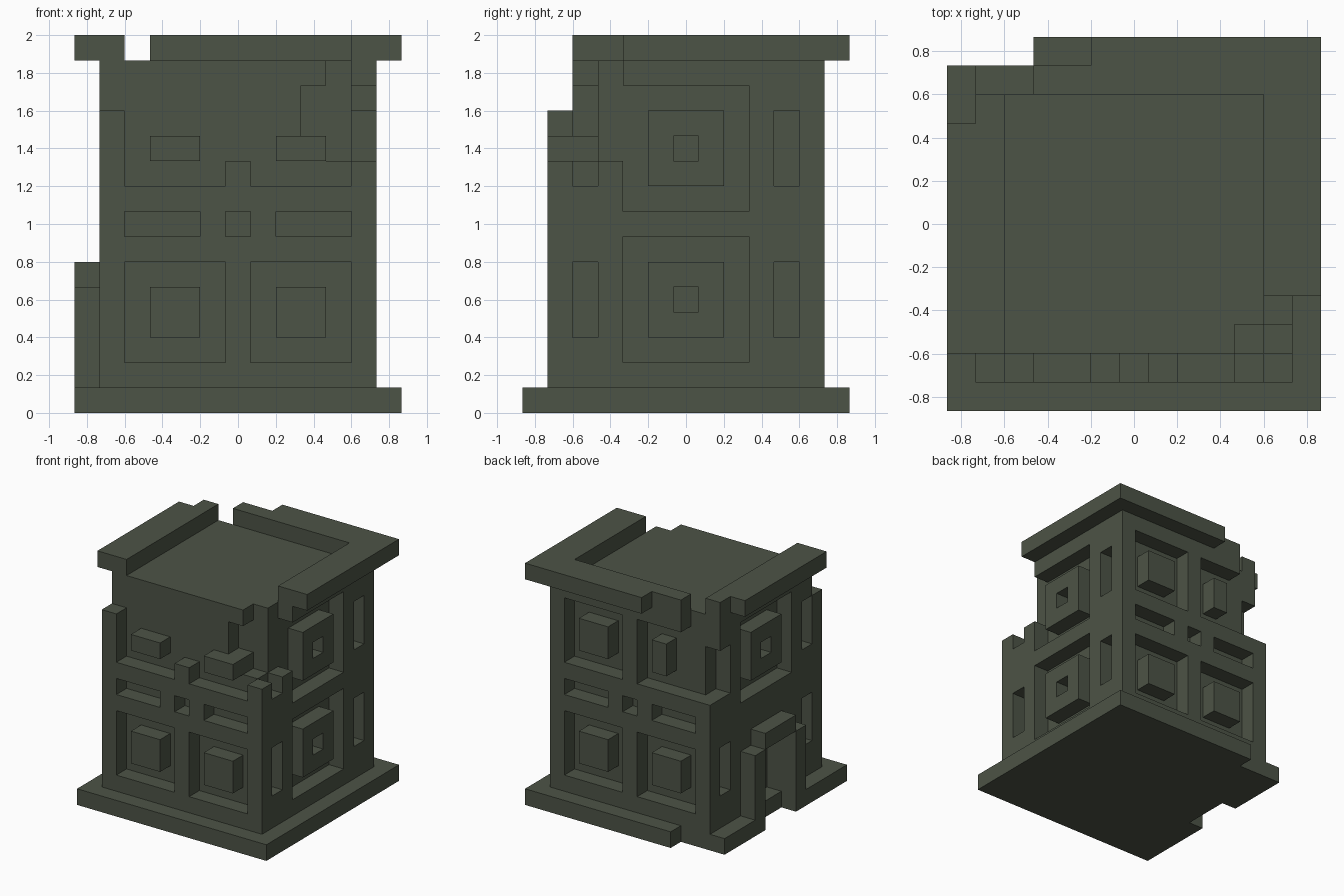
import bpy
import bmesh
from itertools import product
from mathutils import Vector

cube = bpy.data.objects.get("Cube")
if cube:
    bpy.data.objects.remove(cube, do_unlink=True)

UNIT = 2 / 15
HALF = 6.5
cells = {}  # block cell -> part name


def span(a, b):
    return product(*(range(a[i], b[i]) for i in range(3)))


def fill(name, a, b):
    for c in span(a, b):
        cells[c] = name


def carve(a, b):
    for c in span(a, b):
        cells.pop(c, None)


# Base slab with a broken corner and a doorstep gap
fill("base", (0, 0, 0), (13, 13, 1))
carve((0, 12, 0), (3, 13, 1))
carve((0, 5, 0), (1, 8, 1))

# Solid core and the four outer walls
fill("core", (2, 2, 1), (11, 11, 14))
fill("front_wall", (1, 1, 1), (12, 2, 14))
fill("back_wall", (1, 11, 1), (12, 12, 14))
fill("right_wall", (1, 2, 1), (2, 11, 14))
fill("left_wall", (11, 2, 1), (12, 11, 14))

# Front and back: two storeys of framed panels and a row of slots
for side, y in (("front", 1), ("back", 11)):
    for x, z in product((2, 7), (2, 9)):
        carve((x, y, z), (x + 4, y + 1, z + 4))
        top = z + 3 if z == 2 else 12
        fill(side + "_panels", (x + 1, y, z + 1), (x + 3, y + 1, top))
    for x0, x1 in ((2, 5), (6, 7), (8, 11)):
        carve((x0, y, 7), (x1, y + 1, 8))

# Sides: large square windows with pierced blocks, and narrow slots
for side, x in (("right", 1), ("left", 11)):
    for z in (2, 8):
        carve((x, 4, z), (x + 1, 9, z + 5))
        fill(side + "_panels", (x, 5, z + 1), (x + 1, 8, z + 4))
        carve((x, 6, z + 2), (x + 1, 7, z + 3))
    for y, z in product((2, 10), (3, 9)):
        carve((x, y, z), (x + 1, y + 1, z + 3))

# Doorway with posts and lintel on the right side
fill("right_wall", (1, 4, 1), (2, 9, 7))
carve((1, 5, 1), (2, 8, 5))
for y in (4, 8):
    fill("door_posts", (0, y, 1), (1, y + 1, 5))
fill("door_lintel", (0, 5, 5), (1, 8, 6))

# Broken upper front wall
carve((2, 1, 11), (12, 2, 14))
carve((1, 1, 12), (2, 2, 14))
for x in (6, 11):
    carve((x, 1, 10), (x + 1, 2, 11))

# Broken front left corner
carve((10, 2, 10), (11, 3, 14))
carve((9, 2, 11), (10, 3, 13))
carve((11, 2, 10), (12, 4, 14))

# Broken back right corner
carve((1, 11, 9), (3, 12, 14))
carve((3, 11, 9), (4, 12, 13))

# Roof rim
fill("rim_right", (0, 2, 14), (2, 10, 15))
fill("rim_right", (1, 10, 14), (2, 11, 15))
fill("rim_left", (11, 4, 14), (13, 11, 15))
fill("rim_back", (5, 11, 14), (13, 13, 15))
fill("rim_back", (3, 11, 14), (5, 12, 15))

# Stone material
stone = bpy.data.materials.new("dark_mossy_stone")
stone.use_nodes = True
color = (0.073, 0.087, 0.061, 1)
stone.diffuse_color = color
shader = next(n for n in stone.node_tree.nodes if n.type == "BSDF_PRINCIPLED")
shader.inputs["Base Color"].default_value = color
shader.inputs["Roughness"].default_value = 0.9


def build(name):
    """Make one part from the exposed sides of its cells."""
    bm = bmesh.new()
    verts = {}

    def corner(p):
        key = tuple(p)
        if key not in verts:
            verts[key] = bm.verts.new(((p[0] - HALF) * UNIT, (p[1] - HALF) * UNIT, p[2] * UNIT))
        return verts[key]

    for c in [c for c, part in cells.items() if part == name]:
        for axis, sign in product(range(3), (0, 1)):
            near = list(c)
            near[axis] += 1 if sign else -1
            if tuple(near) in cells:
                continue
            u, v, o = Vector((0, 0, 0)), Vector((0, 0, 0)), Vector(c)
            u[(axis + 1) % 3] = 1
            v[(axis + 2) % 3] = 1
            o[axis] += sign
            loop = [o, o + u, o + u + v, o + v]
            if not sign:
                loop.reverse()
            bm.faces.new([corner([round(k) for k in p]) for p in loop])
    mesh = bpy.data.meshes.new(name)
    bm.to_mesh(mesh)
    bm.free()
    mesh.materials.append(stone)
    bpy.context.collection.objects.link(bpy.data.objects.new(name, mesh))


for part in sorted(set(cells.values())):
    build(part)
